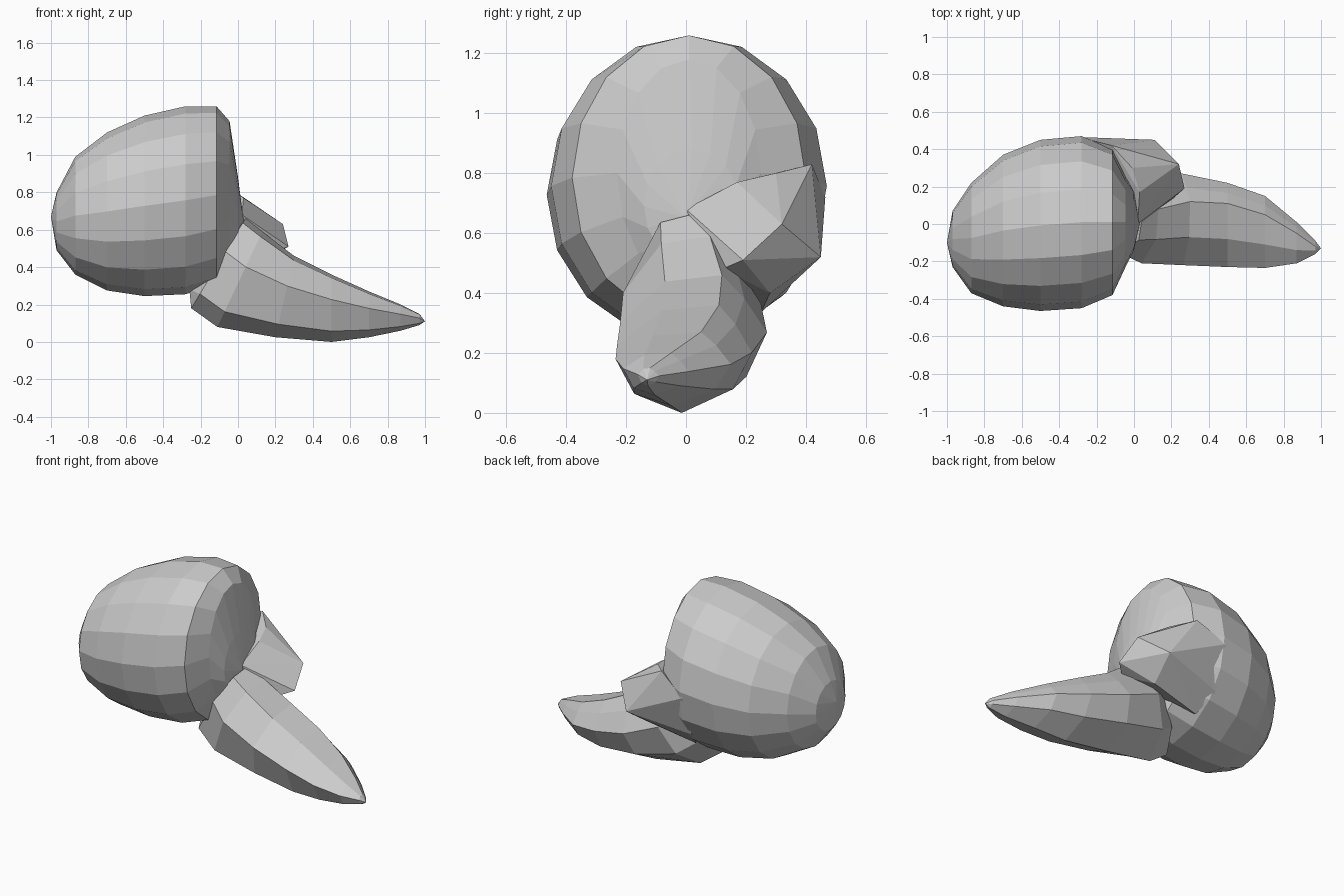
import bpy, bmesh
from math import sin, cos, pi

cube = bpy.data.objects.get("Cube")
if cube:
    bpy.data.objects.remove(cube, do_unlink=True)

grey = bpy.data.materials.new("stone grey")
grey.use_nodes = True
colour = (0.6, 0.6, 0.6, 1)
grey.diffuse_color = colour
grey.node_tree.nodes["Principled BSDF"].inputs["Base Color"].default_value = colour


def finish(name, bm):
    bmesh.ops.recalc_face_normals(bm, faces=bm.faces)
    mesh = bpy.data.meshes.new(name)
    bm.to_mesh(mesh)
    bm.free()
    mesh.materials.append(grey)
    obj = bpy.data.objects.new(name, mesh)
    bpy.context.collection.objects.link(obj)
    return obj


def loft(name, rings, start, end):
    """Skin a list of point rings and close both ends to a point."""
    bm = bmesh.new()
    loops = [[bm.verts.new(p) for p in ring] for ring in rings]
    n = len(loops[0])
    for a, b in zip(loops, loops[1:]):
        for i in range(n):
            j = (i + 1) % n
            bm.faces.new((a[i], a[j], b[j], b[i]))
    for loop, point in ((loops[0], start), (loops[-1], end)):
        tip = bm.verts.new(point)
        for i in range(n):
            bm.faces.new((loop[i], loop[(i + 1) % n], tip))
    return finish(name, bm)


def oval(x, y0, y1, z0, z1, sides=16):
    """Upright ring inside the given y and z ranges."""
    return [(x, (y0 + y1) / 2 + (y1 - y0) / 2 * sin(2 * pi * i / sides),
             (z0 + z1) / 2 + (z1 - z0) / 2 * cos(2 * pi * i / sides))
            for i in range(sides)]


# Rounded main body: x, y range, z range
body = [(-0.97, -0.23, 0.07, 0.49, 0.80), (-0.87, -0.37, 0.22, 0.36, 0.99),
        (-0.70, -0.44, 0.37, 0.275, 1.12), (-0.50, -0.465, 0.45, 0.245, 1.21),
        (-0.28, -0.45, 0.47, 0.255, 1.26), (-0.115, -0.38, 0.40, 0.31, 1.26),
        (-0.045, -0.23, 0.25, 0.42, 1.18), (0.0, -0.14, 0.18, 0.50, 0.88)]
loft("rounded_body", [oval(*r) for r in body], (-1, -0.1, 0.67), (0.03, 0, 0.65))

# Angular corner that flows out of the back of the body
lump = bmesh.new()
for p in [(0.11, 0.45, 0.52), (0.24, 0.32, 0.63), (0.27, 0.19, 0.51),
          (0.19, 0.12, 0.48), (0.02, 0.0, 0.68), (0.03, 0.17, 0.77),
          (-0.01, 0.30, 0.80), (-0.12, 0.42, 0.83), (-0.30, 0.465, 0.72),
          (-0.30, 0.37, 0.45), (-0.25, 0.25, 0.335), (-0.08, 0.28, 0.38),
          (0.08, 0.28, 0.40), (-0.1, 0, 0.5)]:
    lump.verts.new(p)
bmesh.ops.convex_hull(lump, input=lump.verts)
finish("corner_lump", lump)


def horn_ring(x, y0, yr, y1, top, bottom, lean):
    """Flat-topped section: y0 left edge, yr ridge, y1 right edge."""
    section = [(yr, 1), (yr + (y0 - yr) * 0.56, 0.95), (y0, 0.63),
               (y0 + (y1 - y0) * 0.16, 0.16), (y0 + (y1 - y0) * 0.48, 0),
               (y1 - (y1 - y0) * 0.14, 0.22), (y1, 0.56),
               ((yr + y1) / 2, 0.82)]
    return [(x - lean * (1 - t), y, bottom + (top - bottom) * t) for y, t in section]


# Curved tapering horn
horn = [(0.04, -0.16, 0.01, 0.16, 0.66, 0.18, 0.29),
        (0.13, -0.21, 0.08, 0.25, 0.59, 0.08, 0.24),
        (0.30, -0.22, 0.12, 0.27, 0.46, 0.025, 0.10),
        (0.50, -0.23, 0.11, 0.22, 0.36, 0.00, 0.0),
        (0.70, -0.235, 0.05, 0.15, 0.27, 0.025, 0.0),
        (0.87, -0.21, -0.05, 0.01, 0.20, 0.06, 0.0),
        (0.97, -0.16, -0.12, -0.09, 0.15, 0.09, 0.0)]
loft("curved_horn", [horn_ring(*r) for r in horn], (-0.26, 0, 0.28), (1, -0.13, 0.11))
